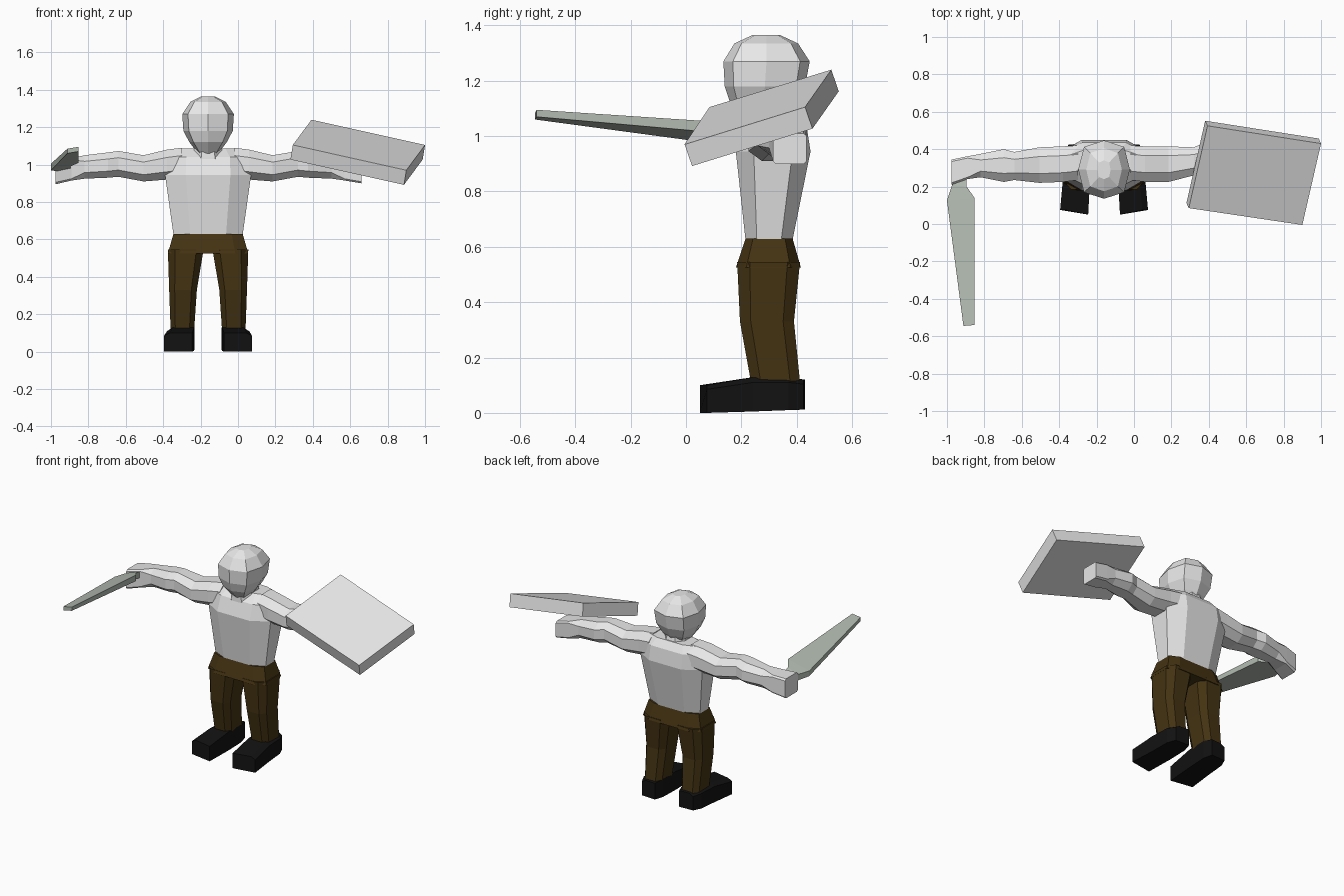
import bpy, bmesh, math
from mathutils import Vector

CX = -0.16  # body centre line


def material(name, rgb):
    m = bpy.data.materials.new(name)
    m.diffuse_color = (*rgb, 1)
    return m


PALE = material("pale_grey", (0.8, 0.8, 0.8))
BROWN = material("dark_brown", (0.058, 0.033, 0.006))
BLACK = material("black", (0.006, 0.006, 0.006))
STEEL = material("greenish_steel", (0.45, 0.5, 0.44))


def loft(name, rings, mat):
    """Skin a list of equal-length rings and close both ends."""
    bm = bmesh.new()
    loops = [[bm.verts.new(p) for p in r] for r in rings]
    n = len(loops[0])
    for a, b in zip(loops, loops[1:]):
        for i in range(n):
            j = (i + 1) % n
            bm.faces.new((a[i], a[j], b[j], b[i]))
    bm.faces.new(loops[0][::-1])
    bm.faces.new(loops[-1])
    bmesh.ops.recalc_face_normals(bm, faces=bm.faces)
    me = bpy.data.meshes.new(name)
    bm.to_mesh(me)
    bm.free()
    me.materials.append(mat)
    ob = bpy.data.objects.new(name, me)
    bpy.context.collection.objects.link(ob)
    return ob


def chamfered(a0, a1, b0, b1, c=0.28):
    """Eight-sided outline of a rectangle with cut corners."""
    ca, cb = (a1 - a0) * c, (b1 - b0) * c
    return [(a0 + ca, b0), (a1 - ca, b0), (a1, b0 + cb), (a1, b1 - cb),
            (a1 - ca, b1), (a0 + ca, b1), (a0, b1 - cb), (a0, b0 + cb)]


def upright(name, rows, mat, side=1, c=0.28):
    """Loft upward; each row is z, x0, x1, y0, y1 with x from the body centre."""
    loft(name, [[(CX + side * x, y, z) for x, y in chamfered(x0, x1, y0, y1, c)]
                for z, x0, x1, y0, y1 in rows], mat)


# Torso and neck
upright("torso", [(0.625, -0.185, 0.185, 0.215, 0.385),
                  (0.945, -0.23, 0.23, 0.18, 0.45),
                  (1.04, -0.225, 0.225, 0.215, 0.435),
                  (1.085, -0.18, 0.18, 0.275, 0.40)], PALE, c=0.24)
upright("neck", [(1.03, -0.085, 0.085, 0.21, 0.41),
                 (1.13, -0.065, 0.065, 0.22, 0.38)], PALE)

# Head: stacked octagons with a ridge on the centre line
head = []
for z, w, y0, y1 in [(1.06, 0.055, 0.21, 0.36), (1.12, 0.10, 0.16, 0.40),
                     (1.18, 0.132, 0.14, 0.43), (1.27, 0.138, 0.135, 0.447),
                     (1.335, 0.095, 0.175, 0.405), (1.365, 0.035, 0.24, 0.34)]:
    ring = []
    for i in range(8):
        a = i * math.pi / 4
        k = 1.1 if i % 2 else 1.0
        ring.append((CX + w * k * math.sin(a),
                     (y0 + y1) / 2 - (y1 - y0) / 2 * k * math.cos(a), z))
    head.append(ring)
loft("head", head, PALE)

# Hips
upright("hips", [(0.525, -0.215, 0.215, 0.18, 0.415),
                 (0.63, -0.185, 0.185, 0.215, 0.385)], BROWN, c=0.16)

# Arm sections: distance from centre, y0, y1, z0, z1, backward shift of left arm
ARM = [(0.14, 0.235, 0.42, 0.93, 1.09, 0),
       (0.22, 0.225, 0.415, 0.92, 1.08, 0),
       (0.345, 0.22, 0.41, 0.91, 1.05, 0.005),
       (0.48, 0.235, 0.385, 0.935, 1.073, 0.025),
       (0.535, 0.225, 0.40, 0.93, 1.065, 0.035),
       (0.66, 0.25, 0.375, 0.925, 1.05, 0.05)]
HAND = {-1: [(0.73, 0.24, 0.362, 0.915, 1.035, 0), (0.815, 0.21, 0.345, 0.895, 1.025, 0)],
        1: [(0.73, 0.25, 0.37, 0.915, 1.03, 0.06), (0.82, 0.25, 0.37, 0.90, 1.01, 0.065)]}

for side, label in ((-1, "right"), (1, "left")):
    # Arm ending in a blocky fist
    rings = []
    for d, y0, y1, z0, z1, shift in ARM + HAND[side]:
        s = shift if side > 0 else 0
        cut = 0.08 if d > 0.7 else 0.26
        rings.append([(CX + side * d, y + s, z)
                      for y, z in chamfered(y0, y1, z0, z1, cut)])
    loft(label + "_arm", rings, PALE)

    # Trouser leg
    upright(label + "_leg", [(0.11, 0.075, 0.20, 0.235, 0.412),
                             (0.33, 0.06, 0.208, 0.195, 0.39),
                             (0.545, 0.024, 0.215, 0.185, 0.412)], BROWN, side, 0.2)

    # Shoe, lofted from toe to heel: y inner, y outer, inner, outer, bottom, top
    shoe = []
    for yi, yo, xi, xo, zb, zt in [(0.05, 0.075, 0.085, 0.235, 0.0, 0.10),
                                   (0.235, 0.24, 0.075, 0.22, 0.005, 0.128),
                                   (0.37, 0.37, 0.073, 0.213, 0.01, 0.128),
                                   (0.43, 0.425, 0.09, 0.19, 0.012, 0.12)]:
        shoe.append([(CX + side * xi, yi, zb), (CX + side * xo, yo, zb),
                     (CX + side * xo, yo, zb + (zt - zb) * 0.85),
                     (CX + side * (xo - 0.03), yo, zt),
                     (CX + side * xi, yi, zt)])
    loft(label + "_shoe", shoe, BLACK)

# Shield: a tilted slab carried above the left hand
top = [Vector(p) for p in [(0.293, 0.085, 1.105), (0.393, 0.525, 1.24),
                           (1.0, 0.43, 1.105), (0.9, -0.005, 0.97)]]
drop = Vector((-0.0126, 0.027, -0.078))
loft("shield", [top, [p + drop for p in top]], PALE)

# Sword: tapered blade, narrow grip inside the right fist
# each row is y left, y right, x left, x right, top z left/right, bottom z left/right
sword = []
for yl, yr, xl, xr, tl, tr, bl, br in [
        (-0.545, -0.54, -0.912, -0.853, 1.085, 1.095, 1.06, 1.07),
        (0.125, 0.14, -1.0, -0.853, 1.005, 1.05, 0.97, 1.01),
        (0.21, 0.20, -0.972, -0.895, 1.005, 1.03, 0.965, 0.99),
        (0.33, 0.32, -0.965, -0.90, 0.985, 1.0, 0.95, 0.96)]:
    sword.append([(xl, yl, bl), (xr, yr, br), (xr, yr, tr), (xl, yl, tl)])
loft("sword", sword, STEEL)
